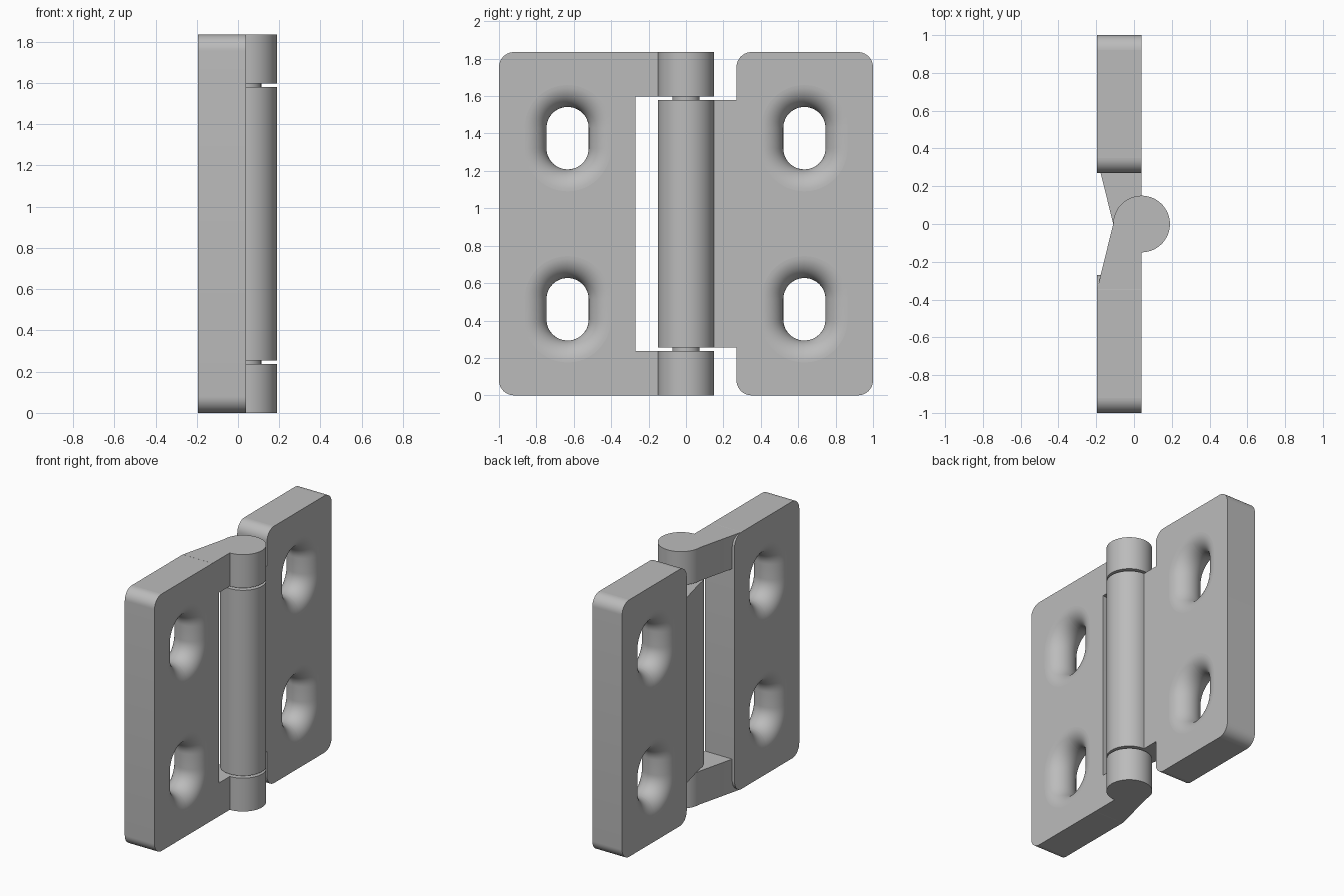
import bpy
import bmesh
from math import sin, cos, pi, radians

cube = bpy.data.objects.get("Cube")
if cube:
    bpy.data.objects.remove(cube)

BACK, FRONT, HEIGHT = -0.195, 0.04, 1.835
KNUCKLE_R = 0.15

steel = bpy.data.materials.new("grey metal")
steel.use_nodes = True
grey = (0.5, 0.5, 0.5, 1)
steel.diffuse_color = grey
steel.node_tree.nodes["Principled BSDF"].inputs["Base Color"].default_value = grey


def finish(bm, name):
    """Smooth the curved faces, keep flat caps and corners crisp."""
    bmesh.ops.recalc_face_normals(bm, faces=bm.faces)
    for f in bm.faces:
        f.smooth = True
    for e in bm.edges:
        e.smooth = e.calc_face_angle(pi) < radians(30)
    for f in bm.faces:
        if abs(f.normal.x) > 0.9999 or abs(f.normal.z) > 0.9999:
            f.smooth = False
    mesh = bpy.data.meshes.new(name)
    bm.to_mesh(mesh)
    bm.free()
    mesh.materials.append(steel)
    obj = bpy.data.objects.new(name, mesh)
    bpy.context.collection.objects.link(obj)
    return obj


def rounded(cy, cz, half_y, half_z, r, n):
    """Closed outline of a rounded rectangle in the y-z plane."""
    pts = []
    for k, (sy, sz) in enumerate([(1, 1), (-1, 1), (-1, -1), (1, -1)]):
        for i in range(n + 1):
            a = (k + i / n) * pi / 2
            pts.append((cy + sy * (half_y - r) + r * cos(a),
                        cz + sz * (half_z - r) + r * sin(a)))
    return pts


def loft(bm, loops):
    """Bridge equal outlines given as (x, points); return the two end edge loops."""
    rings = [[bm.verts.new((x, y, z)) for y, z in pts] for x, pts in loops]
    n = len(rings[0])
    for a, b in zip(rings, rings[1:]):
        for i in range(n):
            j = (i + 1) % n
            bm.faces.new((a[i], a[j], b[j], b[i]))
    return [[bm.edges.get((r[i], r[(i + 1) % n])) for i in range(n)]
            for r in (rings[0], rings[-1])]


def leaf_plate(name, side):
    """Rounded plate with two slots whose rims are fully rounded on both faces."""
    bm = bmesh.new()
    cy, cz = side * 0.635, HEIGHT / 2
    outline = rounded(cy, cz, 0.365, HEIGHT / 2, 0.08, 10)
    back, front = loft(bm, [(BACK, outline), (FRONT, outline)])
    mid, rim = (BACK + FRONT) / 2, (FRONT - BACK) / 2
    for dz in (-0.4575, 0.4575):
        loops = []
        for i in range(25):
            a = -pi / 2 + pi * i / 24
            grow = rim * (1 - cos(a))
            loops.append((mid + rim * sin(a),
                          rounded(side * 0.633, cz + dz, 0.113 + grow,
                                  0.167 + grow, 0.1129 + grow, 12)))
        b, f = loft(bm, loops)
        back += b
        front += f
    for edges in (back, front):
        bmesh.ops.triangle_fill(bm, edges=edges, use_beauty=True)
    return finish(bm, name)


def prism(name, profile, z0, z1):
    """Vertical extrusion of an x-y profile."""
    bm = bmesh.new()
    face = bm.faces.new([bm.verts.new((x, y, z0)) for x, y in profile])
    new = bmesh.ops.extrude_face_region(bm, geom=[face])["geom"]
    top = [v for v in new if isinstance(v, bmesh.types.BMVert)]
    bmesh.ops.translate(bm, verts=top, vec=(0, 0, z1 - z0))
    return finish(bm, name)


def knuckle(name, side, reach, z0, z1):
    """Barrel section joined to its plate by a tapering arm."""
    profile = [(FRONT, side * reach)]
    for i in range(49):
        a = -pi / 2 + 1.5 * pi * i / 48
        profile.append((FRONT + KNUCKLE_R * cos(a), -side * KNUCKLE_R * sin(a)))
    inner = FRONT - KNUCKLE_R
    profile.append((max(BACK, inner - 0.246 * reach), side * reach))
    return prism(name, profile, z0, z1)


# Plates
leaf_plate("front_leaf", -1)
leaf_plate("rear_leaf", 1)

# Outer knuckles belong to the front leaf, the long middle one to the rear leaf
knuckle("lower_knuckle", -1, 0.345, 0, 0.238)
knuckle("upper_knuckle", -1, 0.345, 1.597, HEIGHT)
knuckle("middle_knuckle", 1, 0.27, 0.255, 1.58)

# Pin showing in the gaps
pin_r = 0.073
prism("hinge_pin", [(FRONT + pin_r * cos(i * pi / 24), pin_r * sin(i * pi / 24))
                    for i in range(48)], 0.1, 1.7)
